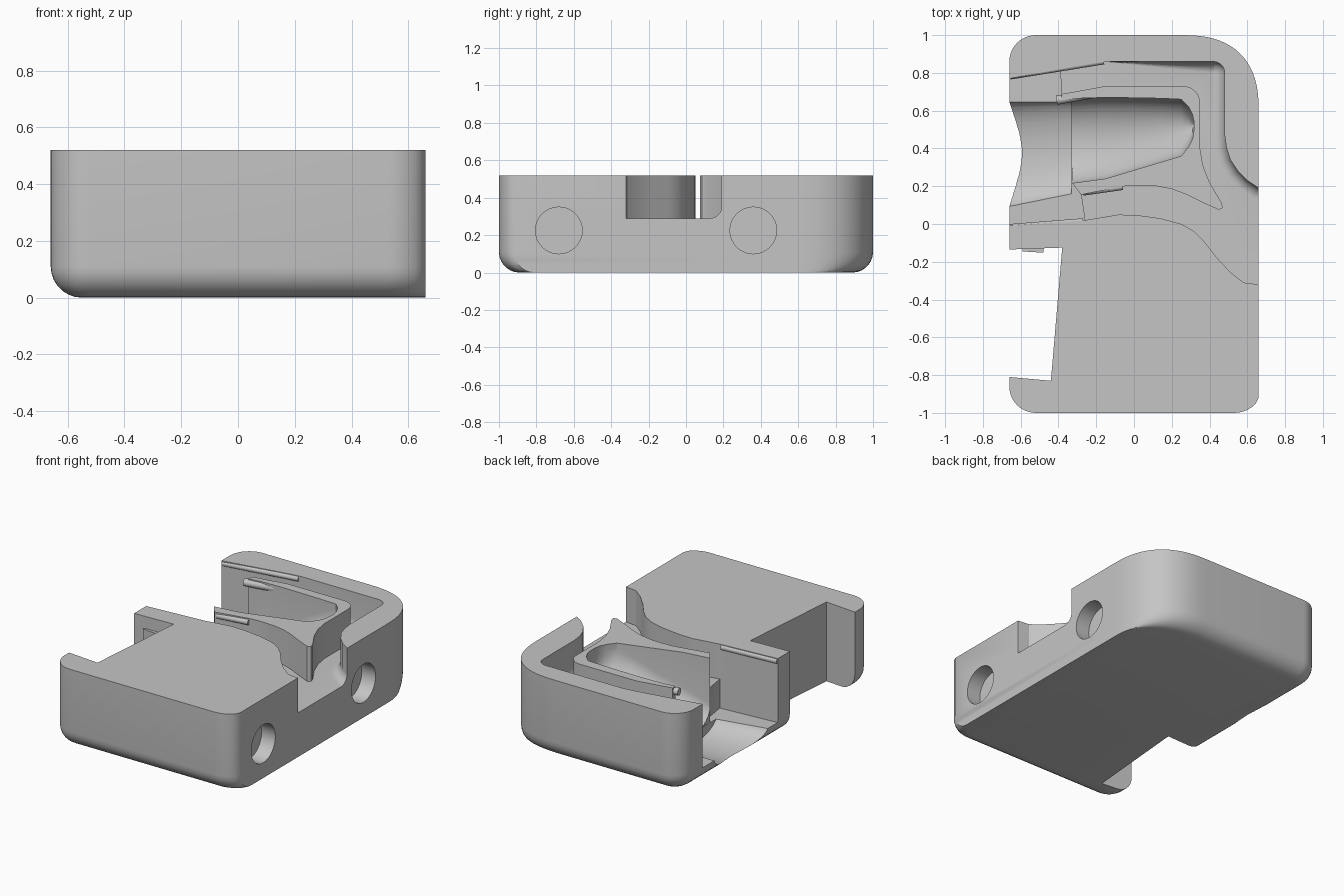
import bpy, bmesh, math
from mathutils import Vector

if "Cube" in bpy.data.objects:
    bpy.data.objects.remove(bpy.data.objects["Cube"])

grey = bpy.data.materials.new("light grey")
grey.diffuse_color = (0.56, 0.56, 0.56, 1)
grey.use_nodes = True
grey.node_tree.nodes["Principled BSDF"].inputs["Base Color"].default_value = grey.diffuse_color


def finish(name, bm):
    bmesh.ops.recalc_face_normals(bm, faces=bm.faces)
    me = bpy.data.meshes.new(name)
    bm.to_mesh(me)
    bm.free()
    me.materials.append(grey)
    ob = bpy.data.objects.new(name, me)
    bpy.context.collection.objects.link(ob)
    return ob


def skin(name, rings):
    """Closed solid through rings of equal point count."""
    bm = bmesh.new()
    loops = [[bm.verts.new(p) for p in ring] for ring in rings]
    n = len(loops[0])
    for a, b in zip(loops, loops[1:]):
        for i in range(n):
            j = (i + 1) % n
            bm.faces.new((a[i], a[j], b[j], b[i]))
    bm.faces.new(loops[0][::-1])
    bm.faces.new(loops[-1])
    bmesh.ops.remove_doubles(bm, verts=bm.verts, dist=1e-5)
    return finish(name, bm)


def prism(name, pts, z0, z1, radius=0, inset=None, steps=7):
    """Extruded outline (counter-clockwise) with an optional rounded bottom."""
    pts = [Vector(p) for p in pts]
    n = len(pts)
    shift = []
    for i, p in enumerate(pts):
        d1 = (p - pts[i - 1]).normalized()
        d2 = (pts[(i + 1) % n] - p).normalized()
        t = (d1 + d2).normalized()
        inward = Vector((-t.y, t.x))
        shift.append(inset(p, inward) if inset else inward)
    rings = []
    if radius:
        for k in range(steps):
            a = math.pi / 2 * k / steps
            rings.append([(p.x + s.x * radius * (1 - math.sin(a)),
                           p.y + s.y * radius * (1 - math.sin(a)),
                           z0 + radius * (1 - math.cos(a))) for p, s in zip(pts, shift)])
    rings += [[(p.x, p.y, z) for p in pts] for z in (z0 + radius, z1)]
    return skin(name, rings)


def scoop(name, stations, h):
    """Loft of U sections along x: (x, y_low, y_high, floor)."""
    rings = []
    for x, lo, hi, floor in stations:
        c, w = (lo + hi) / 2, (hi - lo) / 2
        ring = [(x, lo, 0.7)]
        for k in range(21):
            a = math.pi * k / 20
            ring.append((x, c - w * math.cos(a), floor + h * (1 - math.sin(a))))
        rings.append(ring + [(x, hi, 0.7)])
    return skin(name, rings)


def rod(name, a, b, r):
    a, b = Vector(a), Vector(b)
    bpy.ops.mesh.primitive_cylinder_add(vertices=32, radius=r, depth=(b - a).length,
                                        location=(a + b) / 2)
    ob = bpy.context.object
    ob.name = name
    ob.rotation_euler = (b - a).to_track_quat('Z', 'Y').to_euler()
    ob.data.materials.append(grey)
    return ob


def combine(target, tool, op):
    bpy.context.view_layer.objects.active = target
    m = target.modifiers.new("cut", 'BOOLEAN')
    m.operation, m.solver, m.object = op, 'EXACT', tool
    bpy.context.view_layer.update()
    bpy.ops.object.modifier_apply(modifier=m.name)
    bpy.data.objects.remove(tool)


def arc(cx, cy, rx, ry, a0, a1, n=10, e=1.0):
    out = []
    for k in range(n + 1):
        a = math.radians(a0 + (a1 - a0) * k / n)
        c, s = math.cos(a), math.sin(a)
        out.append((cx + rx * math.copysign(abs(c) ** e, c),
                    cy + ry * math.copysign(abs(s) ** e, s)))
    return out


# Outer block: rounded bottom everywhere except the flat right face
outline = (arc(-0.52, -0.86, 0.14, 0.14, 180, 270)
           + arc(0.53, -0.84, 0.16, 0.16, 270, 324, 6)[:-1] + [(0.66, -0.92)]
           + arc(0.25, 0.6, 0.41, 0.4, 0, 90, 18, 0.8)
           + arc(-0.52, 0.86, 0.14, 0.14, 90, 180))


def block_inset(p, n):
    if p.x > 0.2:
        return Vector((0, 1)) if p.y < 0 else Vector((0, n.y))
    return n


body = prism("body", outline, 0, 0.52, 0.11, block_inset)

# Channel pocket, with a fillet along its back and right walls
lower_wall = [(-0.8, -0.025), (-0.66, -0.01), (-0.26, 0.02), (-0.08, 0.05), (0.03, 0.045),
              (0.14, 0.03), (0.25, 0.0), (0.32, -0.04), (0.37, -0.09), (0.44, -0.18),
              (0.51, -0.255), (0.58, -0.31), (0.66, -0.32), (0.8, -0.32)]
upper_wall = ([(0.9, 0.08), (0.66, 0.19), (0.6, 0.23), (0.55, 0.28), (0.51, 0.34),
               (0.49, 0.4), (0.48, 0.47)] + arc(0.42, 0.8, 0.06, 0.06, 0, 90, 6)
              + [(-0.14, 0.86), (-0.22, 0.85), (-0.39, 0.82), (-0.66, 0.77), (-0.8, 0.745)])
pocket = prism("pocket_cutter", lower_wall + upper_wall, 0.29, 0.7, 0.06,
               lambda p, n: n if p.y > 0.06 and p.x > -0.1 else Vector((0, 0)))
combine(body, pocket, 'DIFFERENCE')

# Island that carries the bowl, ending in a pointed tail
island = prism("island", [(-0.40, 0.685), (-0.40, 0.6), (-0.34, 0.22), (-0.28, 0.155),
               (-0.05, 0.2), (0.03, 0.205), (0.12, 0.2), (0.2, 0.185), (0.28, 0.155),
               (0.36, 0.115), (0.45, 0.075), (0.47, 0.085), (0.465, 0.11), (0.4, 0.22),
               (0.365, 0.31), (0.35, 0.4)]
               + arc(0.26, 0.64, 0.09, 0.09, 0, 90, 8) + [(-0.15, 0.73)], 0.2, 0.52)
combine(body, island, 'UNION')

# Lower floor at the left mouth
mouth = prism("mouth_cutter", lower_wall[:3] + [(-0.28, 0.155), (-0.33, 0.22), (-0.32, 0.45),
              (-0.38, 0.64), (-0.385, 0.70)] + upper_wall[-3:], 0.1, 0.7)
combine(body, mouth, 'DIFFERENCE')

# Shallow trough and sloping bowl
combine(body, scoop("trough_cutter", [(-0.8, 0.07, 0.645, 0.006), (-0.66, 0.09, 0.65, 0.006),
        (-0.33, 0.15, 0.655, 0.02)], 0.11), 'DIFFERENCE')
combine(body, scoop("bowl_cutter", [(-0.45, 0.2, 0.645, 0.03), (-0.3, 0.22, 0.665, 0.07),
        (-0.15, 0.24, 0.67, 0.13), (0.0, 0.285, 0.668, 0.2), (0.15, 0.33, 0.665, 0.28),
        (0.25, 0.36, 0.66, 0.33), (0.29, 0.41, 0.62, 0.345), (0.31, 0.45, 0.58, 0.35),
        (0.318, 0.5, 0.54, 0.352)], 0.16), 'DIFFERENCE')

# Side recess open through the bottom
recess = prism("recess_cutter", [(-0.8, -0.8), (-0.66, -0.81), (-0.44, -0.83), (-0.38, -0.125),
               (-0.66, -0.135), (-0.8, -0.14)], -0.2, 0.7)
combine(body, recess, 'DIFFERENCE')

# Round blind holes in the right face
for y in (-0.68, 0.36):
    combine(body, rod("hole_cutter", (0.56, y, 0.225), (0.8, y, 0.225), 0.125), 'DIFFERENCE')

# Small catch on the recess wall
catch = prism("catch", [(-0.59, -0.145), (-0.48, -0.152), (-0.48, -0.11), (-0.59, -0.11)],
              0.12, 0.44)

# Snap beads along the top edges of the mouth
beads = [rod("bowl_bead", (-0.41, 0.655, 0.49), (-0.19, 0.695, 0.49), 0.024),
         rod("island_bead", (-0.27, 0.168, 0.495), (-0.06, 0.198, 0.495), 0.018),
         rod("back_wall_bead", (-0.655, 0.782, 0.5), (-0.16, 0.862, 0.5), 0.017),
         rod("front_wall_bead", (-0.655, -0.018, 0.5), (-0.27, 0.012, 0.5), 0.018)]

for ob in [body, catch] + beads:
    bpy.ops.object.select_all(action='DESELECT')
    ob.select_set(True)
    bpy.context.view_layer.objects.active = ob
    bpy.ops.object.shade_smooth_by_angle(angle=math.radians(30))
